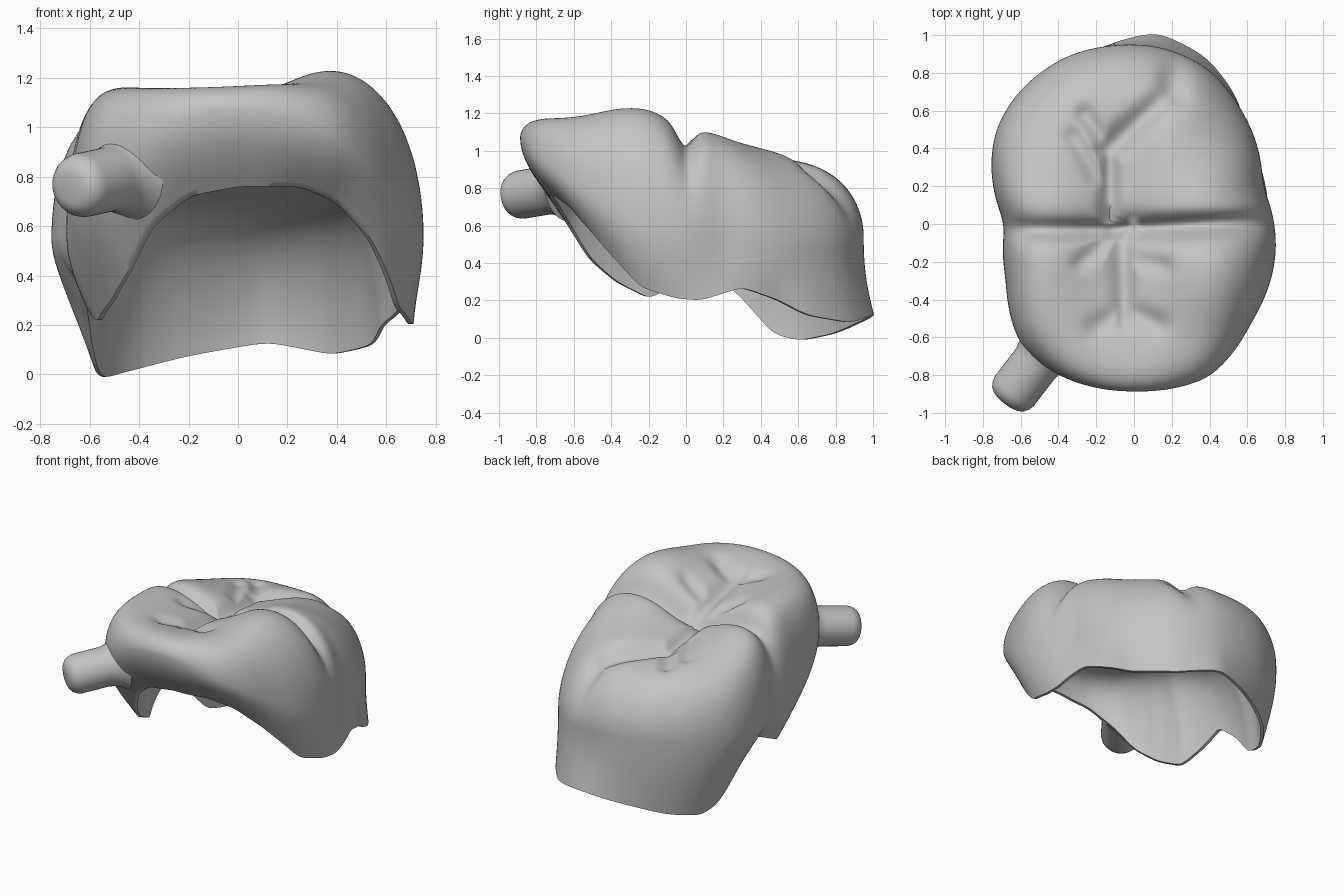
import bpy, bmesh, math
from mathutils import Vector

if "Cube" in bpy.data.objects:
    bpy.data.objects.remove(bpy.data.objects["Cube"])

COLS = 200
mat = bpy.data.materials.new("plain grey")
mat.use_nodes = True
GREY = (0.55, 0.55, 0.55, 1)
mat.diffuse_color = GREY
mat.node_tree.nodes["Principled BSDF"].inputs["Base Color"].default_value = GREY

# Lower edge of the crown (x, y, z) and its widest outline (x, y)
MARGIN = [(.4, -.62, .7), (.53, -.5, .56), (.6, -.38, .42), (.65, -.24, .27),
          (.7, -.05, .21), (.71, .08, .2), (.67, .3, .27), (.59, .5, .2), (.55, .65, .12),
          (.38, .88, .08), (.12, 1.01, .13), (-.2, .92, .075), (-.42, .79, .02),
          (-.55, .62, -.015), (-.58, .48, .02), (-.62, .3, .22), (-.63, .12, .37),
          (-.57, -.2, .21), (-.51, -.38, .3), (-.44, -.52, .42), (-.35, -.63, .6),
          (-.2, -.7, .72), (0, -.73, .76), (.25, -.7, .76)]
OUTLINE = [(.75, -.15), (.68, .2), (.57, .6), (.38, .83), (.12, .94), (-.35, .89),
           (-.6, .71), (-.73, .5), (-.755, .3), (-.68, 0), (-.675, -.3),
           (-.6, -.64), (-.4, -.8), (0, -.885), (.4, -.81), (.62, -.52)]
# Grooves of the chewing surface: start, end, depth, width
GROOVES = [((-.12, -.03), (.75, .02), .08, .055), ((-.12, -.03), (-.75, -.03), .06, .05),
           ((-.05, -.5), (-.06, -.1), .05, .06), ((-.13, -.04), (-.13, .4), .06, .05),
           ((-.13, .4), (.2, .7), .07, .07), ((.2, .7), (.24, .95), .09, .08),
           ((-.13, .4), (-.26, .58), .04, .05), ((-.2, .25), (-.32, .46), .03, .05),
           ((-.05, -.45), (.12, -.53), .04, .06), ((-.05, -.45), (-.2, -.55), .03, .06),
           ((-.05, -.18), (.15, -.22), .03, .05), ((-.13, -.08), (-.28, -.2), .03, .05)]


def around(points, smooth):
    """Resample points by angle into radius and height per column."""
    ring = sorted((math.atan2(p[1], p[0]), math.hypot(p[0], p[1]), p[-1]) for p in points)
    turn = 2 * math.pi
    ring = [(ring[-1][0] - turn, *ring[-1][1:])] + ring + [(ring[0][0] + turn, *ring[0][1:])]
    out = []
    for i in range(COLS):
        a = -math.pi + turn * i / COLS
        for p, q in zip(ring, ring[1:]):
            if p[0] <= a <= q[0]:
                t = (a - p[0]) / (q[0] - p[0])
                out.append((p[1] + (q[1] - p[1]) * t, p[2] + (q[2] - p[2]) * t))
                break
    for _ in range(smooth):
        out = [tuple((out[i - 1][k] + 2 * out[i][k] + out[(i + 1) % COLS][k]) / 4
                     for k in (0, 1)) for i in range(COLS)]
    return out


def bump(d, w):
    return math.exp(-(d / w) ** 2)


def groove_depth(p, a, b, depth, width):
    a, d = Vector(a), Vector(b) - Vector(a)
    t = min(1, max(0, (p - a).dot(d) / d.length_squared))
    return depth * bump((p - a - d * t).length, width)


def top_height(x, y):
    """Height of the chewing surface with its fossa, cusps and grooves."""
    z = 1.18 - .25 * max(0, y + .1)
    z += .06 * bump(x - .4, .25) * bump(y + .3, .25)
    z += .03 * bump(x, .7) * bump(y + .85, .2)
    z -= .06 * bump(x + .6, .3) * bump(y - .4, .35)
    z -= .13 * bump(x + .08, .26) * bump(y, .6)
    z -= .05 * bump(y + .03, .1)
    return z - max(groove_depth(Vector((x, y)), *g) for g in GROOVES)


def finish(bm, name):
    bmesh.ops.recalc_face_normals(bm, faces=bm.faces)
    mesh = bpy.data.meshes.new(name)
    bm.to_mesh(mesh)
    bm.free()
    mesh.materials.append(mat)
    ob = bpy.data.objects.new(name, mesh)
    bpy.context.collection.objects.link(ob)
    bpy.ops.object.select_all(action="DESELECT")
    ob.select_set(True)
    bpy.context.view_layer.objects.active = ob
    bpy.ops.object.shade_smooth_by_angle(angle=math.radians(50))
    return ob


def bridge(bm, rows):
    for lo, hi in zip(rows, rows[1:]):
        n = len(lo)
        for i in range(n):
            bm.faces.new((lo[i], lo[(i + 1) % n], hi[(i + 1) % n], hi[i]))


def cap(bm, row, tip):
    for i in range(len(row)):
        bm.faces.new((row[i], row[(i + 1) % len(row)], tip))


# Crown shell: tapered cavity, rim, side wall and chewing surface as one loft
margin, outline = around(MARGIN, 3), around(OUTLINE, 10)
bm = bmesh.new()
STEPS, SIDE, INNER = 56, 14, 24


def inner_point(i, a, s):
    r, z = margin[i]
    r = (r - .02) * s
    x, y = r * math.cos(a), r * math.sin(a)
    roof = .8 - .2 * y
    return x, y, z + (roof - z) * max(0, 1 - s ** 7) ** .62


def side_point(i, a, t):
    (rm, zm), rw = margin[i], outline[i][0]
    zw = .55 + .52 * max(0, -math.sin(a)) ** 2 - .08 * bump(a - .9, .5)
    r = rm + (rw - rm) * math.sin(t * math.pi / 2)
    return r * math.cos(a), r * math.sin(a), zm + (zw - zm) * t


def top_point(i, a, s):
    x, y, zw = side_point(i, a, 1)
    x, y = x * s, y * s
    power = 6.2 - 1.7 * math.cos(a) + 3 * max(0, -math.sin(a)) - 1.6 * bump(a - .9, .5)
    return x, y, zw + (top_height(x, y) - zw) * math.sqrt(max(0, 1 - s ** power))


def add_row(point, value):
    return [bm.verts.new(point(i, -math.pi + 2 * math.pi * i / COLS, value))
            for i in range(COLS)]


def eased(k, n):
    return math.sin(math.pi / 2 * k / n) ** .8


rows = [add_row(inner_point, eased(k, INNER)) for k in range(1, INNER + 1)]
rows += [add_row(side_point, k / SIDE) for k in range(SIDE + 1)]
rows += [add_row(top_point, eased(k, STEPS)) for k in range(STEPS - 1, 0, -1)]
bridge(bm, rows)
cap(bm, rows[0], bm.verts.new((0, 0, .8)))
cap(bm, rows[-1], bm.verts.new((0, 0, top_height(0, 0))))
finish(bm, "tooth_crown")

# Handling stub: rounded peg that flares into the crown
PROFILE = [(0, .06), (.008, .085), (.025, .108), (.05, .123), (.08, .13), (.26, .13),
           (.3, .138), (.34, .155), (.38, .185)]
bm = bmesh.new()
rows = [[bm.verts.new((r * math.cos(i * math.pi / 20), r * math.sin(i * math.pi / 20), h))
         for i in range(40)] for h, r in PROFILE]
bridge(bm, rows)
bm.faces.new(rows[0])
bm.faces.new(rows[-1])
stub = finish(bm, "handling_stub")
stub.location = (-.68, -.945, .755)
stub.rotation_euler = Vector((.23, .3, .05)).to_track_quat("Z", "Y").to_euler()
